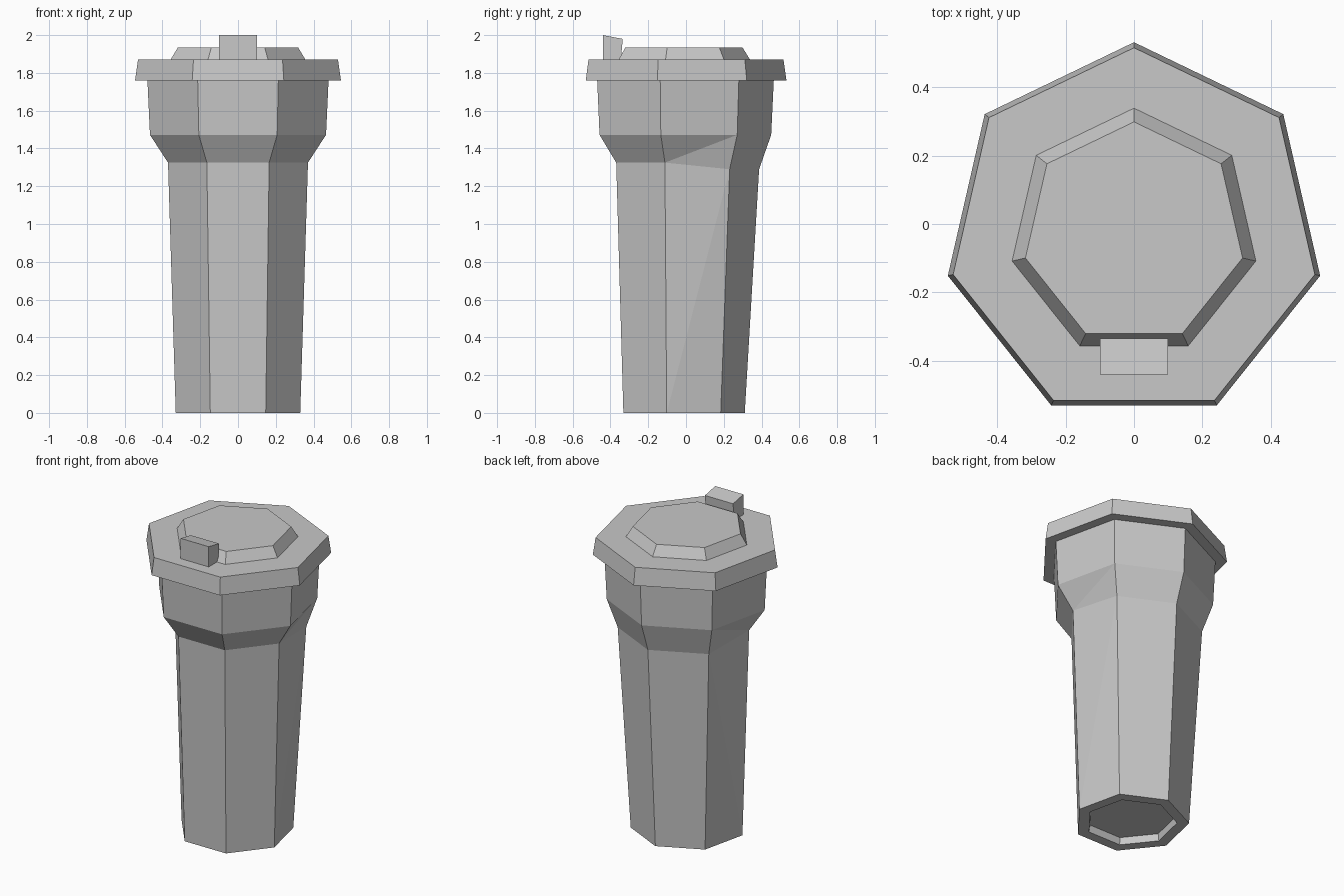
import bpy
import bmesh
from math import sin, cos, tau
from mathutils import Vector

cube = bpy.data.objects.get("Cube")
if cube:
    bpy.data.objects.remove(cube, do_unlink=True)

SIDES = 7
CENTRE_Y = -0.027

# One plain grey for everything
grey = bpy.data.materials.new("plain_grey")
grey.use_nodes = True
colour = (0.58, 0.58, 0.58, 1)
grey.diffuse_color = colour
grey.node_tree.nodes["Principled BSDF"].inputs["Base Color"].default_value = colour


def finish(name, bm):
    bmesh.ops.recalc_face_normals(bm, faces=bm.faces[:])
    mesh = bpy.data.meshes.new(name)
    bm.to_mesh(mesh)
    bm.free()
    mesh.materials.append(grey)
    obj = bpy.data.objects.new(name, mesh)
    bpy.context.collection.objects.link(obj)
    return obj


def loft(profile):
    """Stack seven-sided rings of (radius, z), with a corner at the back, and cap the ends."""
    bm = bmesh.new()
    rings = []
    for radius, z in profile:
        rings.append([bm.verts.new((radius * sin(tau * i / SIDES),
                                    CENTRE_Y + radius * cos(tau * i / SIDES), z))
                      for i in range(SIDES)])
    for low, high in zip(rings, rings[1:]):
        for i in range(SIDES):
            j = (i + 1) % SIDES
            bm.faces.new((low[i], low[j], high[j], high[i]))
    bm.faces.new(rings[0])
    bm.faces.new(rings[-1])
    return bm, rings


# Tapered body with a recessed base and a flared collar
bm, rings = loft([(0.262, 0.045), (0.268, 0), (0.338, 0),
                  (0.38, 1.325), (0.478, 1.472), (0.492, 1.765)])
base, neck, flare = rings[2:5]

# The three back corners of the neck sit lower and further out
for i in (-1, 0, 1):
    angle = tau * i / SIDES
    neck[i].co = Vector((0.414 * sin(angle), CENTRE_Y + 0.414 * cos(angle), 1.29))

# Crease the twisted side panels along their diagonals
for front, back in ((2, 1), (5, 6)):
    bmesh.ops.connect_verts(bm, verts=[base[front], neck[back]])
    bmesh.ops.connect_verts(bm, verts=[neck[front], flare[back]])
finish("body", bm)

# Overhanging lid with a raised centre panel
bm, rings = loft([(0.559, 1.76), (0.543, 1.87), (0.366, 1.87), (0.326, 1.935)])
finish("lid", bm)

# Small tab at the front of the lid, its top sloping down to the back
bm = bmesh.new()
outline = [(-0.44, 1.865), (-0.345, 1.865), (-0.335, 1.98), (-0.44, 2.0)]
tab = bm.faces.new([bm.verts.new((-0.1, y, z)) for y, z in outline])
extruded = bmesh.ops.extrude_face_region(bm, geom=[tab], use_keep_orig=True)
bmesh.ops.translate(bm, vec=(0.2, 0, 0),
                    verts=[g for g in extruded["geom"] if isinstance(g, bmesh.types.BMVert)])
finish("lid_tab", bm)
